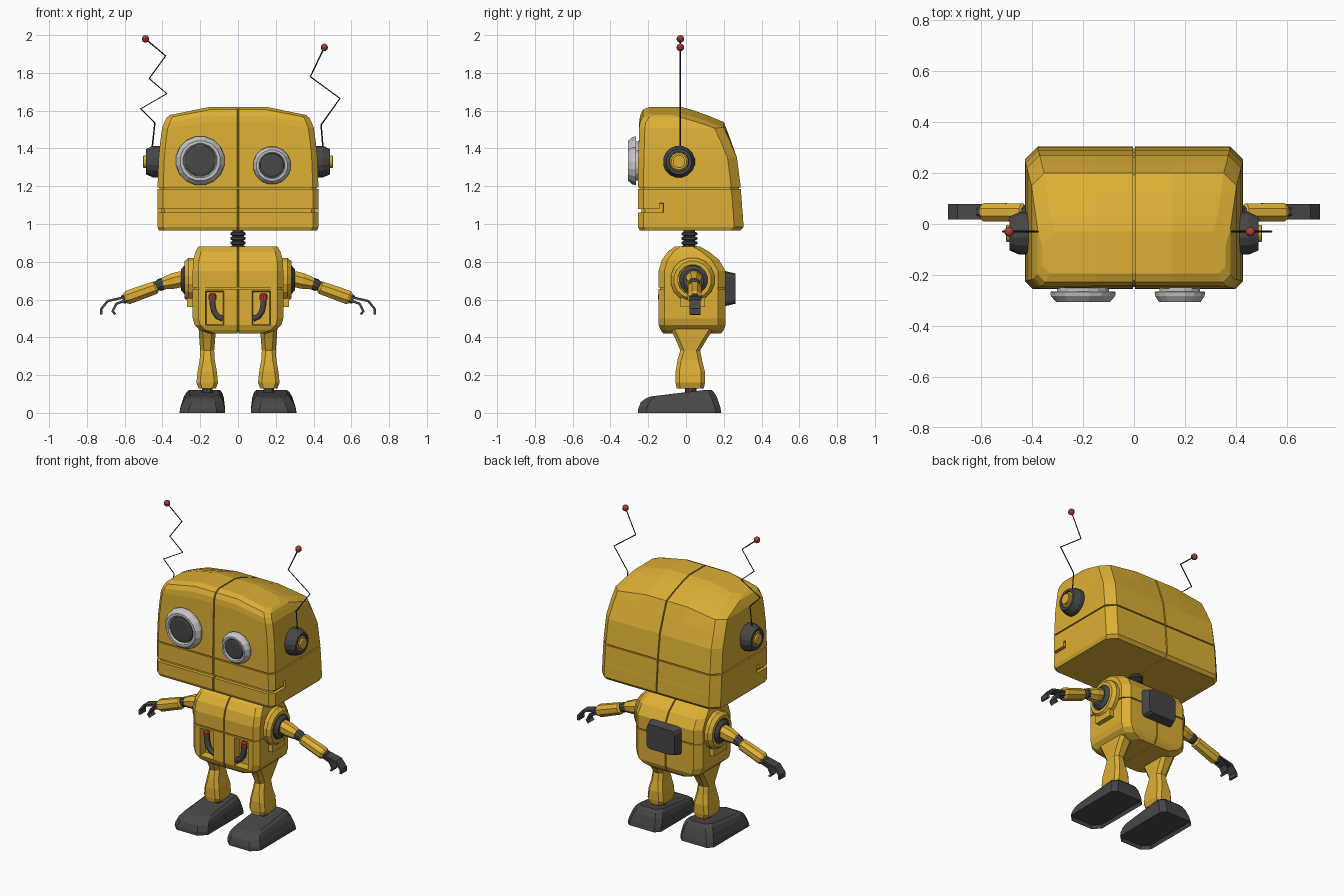
import bpy, bmesh, math
from mathutils import Vector

if "Cube" in bpy.data.objects:
    bpy.data.objects.remove(bpy.data.objects["Cube"])


def material(name, r, g, b):
    m = bpy.data.materials.new(name)
    m.diffuse_color = (r, g, b, 1)
    m.use_nodes = True
    m.node_tree.nodes["Principled BSDF"].inputs["Base Color"].default_value = m.diffuse_color
    return m


YELLOW = material("yellow paint", 0.72, 0.43, 0.035)
DARK = material("dark grey", 0.065, 0.063, 0.063)
LIGHT = material("light grey", 0.55, 0.55, 0.55)
RED = material("red", 0.42, 0.05, 0.035)
BLACK = material("wire black", 0.025, 0.025, 0.025)


def clamp(v, lo=0.0, hi=1.0):
    return min(max(v, lo), hi)


def finish(name, bm, mat, loc=(0, 0, 0)):
    bmesh.ops.recalc_face_normals(bm, faces=bm.faces)
    me = bpy.data.meshes.new(name)
    bm.to_mesh(me)
    bm.free()
    me.materials.append(mat)
    ob = bpy.data.objects.new(name, me)
    ob.location = loc
    bpy.context.collection.objects.link(ob)
    return ob


def shell(levels, xs, cf, cb, ys=(), bend=None):
    """Loft of chamfered rectangles; levels are (z, half width, front y, back y)."""
    bm = bmesh.new()
    rings = []
    for z, w, f, b in levels:
        half = [(min(x, w - cf - .004), f) for x in xs]
        half += [(w - cf, f), (w, f + cf)]
        half += [(w, clamp(y, f + cf + .004, b - cb - .004)) for y in ys]
        half += [(w, b - cb), (w - cb, b)]
        half += [(min(x, w - cb - .004), b) for x in reversed(xs)]
        full = half + [(-x, y) for x, y in reversed(half)]
        ring = []
        for x, y in full:
            co = Vector((x, y, z))
            ring.append(bm.verts.new(bend(co) if bend else co))
        rings.append(ring)
    n = len(rings[0])
    for a, b in zip(rings, rings[1:]):
        for i in range(n):
            j = (i + 1) % n
            bm.faces.new((a[i], a[j], b[j], b[i]))
    h = n // 2
    for ring in (rings[0], rings[-1]):          # caps as strips front to back
        for side in (ring[:h], ring[h:]):
            for i in range(h // 2 - 1):
                bm.faces.new((side[i], side[i + 1], side[h - 2 - i], side[h - 1 - i]))
        bm.faces.new((ring[0], ring[h - 1], ring[h], ring[n - 1]))
    bmesh.ops.recalc_face_normals(bm, faces=bm.faces)
    return bm


def sink(bm, rule, thickness, depth):
    faces = [f for f in bm.faces if rule(f.calc_center_median())]
    bmesh.ops.inset_region(bm, faces=faces, thickness=thickness, depth=-depth,
                           use_boundary=True, use_even_offset=False)
    bm.normal_update()


def lathe(name, prof, origin, axis, mat, sides=16):
    """Turned part; prof is (radius, distance along axis)."""
    bm = bmesh.new()
    q = Vector(axis).to_track_quat('Z', 'Y')
    rings = [[bm.verts.new(q @ Vector((r * math.cos((i + .5) * math.tau / sides),
                                       r * math.sin((i + .5) * math.tau / sides), h)))
              for i in range(sides)] for r, h in prof]
    for a, b in zip(rings, rings[1:]):
        for i in range(sides):
            j = (i + 1) % sides
            bm.faces.new((a[i], a[j], b[j], b[i]))
    bm.faces.new(rings[0])
    bm.faces.new(rings[-1])
    return finish(name, bm, mat, origin)


def wire(name, pts, radius, mat, res=1):
    cu = bpy.data.curves.new(name, 'CURVE')
    cu.dimensions = '3D'
    cu.bevel_depth, cu.bevel_resolution, cu.use_fill_caps = radius, res, True
    sp = cu.splines.new('POLY')
    sp.points.add(len(pts) - 1)
    for p, co in zip(sp.points, pts):
        p.co = (*co, 1)
    cu.materials.append(mat)
    bpy.context.collection.objects.link(bpy.data.objects.new(name, cu))


def ball(name, loc, r):
    bm = bmesh.new()
    bmesh.ops.create_uvsphere(bm, u_segments=10, v_segments=7, radius=r)
    finish(name, bm, RED, loc)


def ribbon(name, path, y, width, thick, mat):
    bm = bmesh.new()
    rows = [[bm.verts.new((x, y + d * width / 2, z)) for d in (-1, 1)] for x, z in path]
    for a, b in zip(rows, rows[1:]):
        bm.faces.new((a[0], a[1], b[1], b[0]))
    mod = finish(name, bm, mat).modifiers.new("thickness", 'SOLIDIFY')
    mod.thickness, mod.offset = thick, 0


# head: arched top, mouth slot and seams
def arch(co):
    co.z -= .045 * clamp((abs(co.x) - .15) / .22) * clamp((co.z - 1.35) / .27)
    return co


head = shell([(.965, .418, -.245, .288), (.985, .427, -.255, .305), (1.06, .427, -.255, .30),
              (1.08, .427, -.255, .298), (1.11, .427, -.255, .296), (1.186, .426, -.255, .29),
              (1.194, .426, -.255, .29), (1.35, .42, -.253, .27), (1.45, .412, -.25, .235),
              (1.54, .402, -.248, .20), (1.575, .39, -.243, .115), (1.605, .378, -.228, .03),
              (1.62, .36, -.195, -.03)],
             (.004, .15), .03, .05, (-.14, -.12), arch)
sink(head, lambda c: (1.06 < c.z < 1.08 and c.y < -.12) or
     (1.08 < c.z < 1.11 and -.14 < c.y < -.12 and abs(c.x) > .4), .001, .02)
sink(head, lambda c: abs(c.x) < .0035 or 1.186 < c.z < 1.194, .0005, .01)
finish("head", head, YELLOW)

# eyes
for name, x, z, r in (("large_eye", -.2, 1.335, .131), ("small_eye", .18, 1.31, .101)):
    lathe(name + "_rim", [(r * .8, -.005), (r * .8, .01), (r, .011), (r * .98, .028), (r * .82, .052),
                          (r * .7, .052), (r * .65, .035)], (x, -.255, z), (0, -1, 0), LIGHT)
    lathe(name + "_lens", [(r * .64, .03), (r * .62, .043), (r * .5, .046)],
          (x, -.255, z), (0, -1, 0), DARK)

# neck spring
lathe("neck", [(.03, .86)] + [(r, .865 + .024 * k + d) for k in range(4)
                             for r, d in ((.03, 0), (.042, .005), (.042, .016), (.03, .021))]
      + [(.03, .98)], (0, .018, 0), (0, 0, 1), DARK, 14)

# torso with two front pockets and seams
torso = shell([(.42, .15, -.12, .185), (.44, .205, -.135, .20), (.465, .23, -.145, .21),
               (.50, .24, -.145, .21), (.645, .24, -.145, .21), (.656, .24, -.145, .21),
               (.664, .24, -.145, .21), (.75, .24, -.145, .21), (.81, .237, -.128, .175),
               (.855, .225, -.095, .12), (.88, .21, -.06, .075)],
              (.004, .075, .172), .03, .04)
sink(torso, lambda c: .465 < c.z < .645 and .075 < abs(c.x) < .172 and c.y < -.12, .006, .05)
sink(torso, lambda c: abs(c.x) < .0035 or .656 < c.z < .664, .0005, .008)
finish("torso", torso, YELLOW)

# back pack
pack = bmesh.new()
bmesh.ops.create_cube(pack, size=1)
for v in pack.verts:
    k = 1 if v.co.y < 0 else .84
    v.co = Vector((v.co.x * .24 * k, .23 + v.co.y * .066, .658 + v.co.z * .19 * k))
bmesh.ops.bevel(pack, geom=[e for e in pack.edges if abs(e.verts[0].co.y - e.verts[1].co.y) > .05],
                offset=.025, segments=2, affect='EDGES', profile=.5)
finish("back_pack", pack, DARK)


def foot_slope(co):
    co.z *= .7 + .3 * clamp((co.y + .2) / .3)
    co.x -= .1 * co.z
    return co


def mirrored(fn, s):
    def go(co):
        co.x *= s
        co = fn(co)
        co.x *= s
        return co
    return go


for s, side in ((-1, "right"), (1, "left")):
    out = (s, 0, 0)
    # ear pods
    lathe(side + "_ear", [(.085, .40), (.085, .45), (.068, .488), (.052, .488), (.05, .475)],
          (0, -.037, 1.33), out, DARK)
    lathe(side + "_ear_cap", [(.05, .46), (.05, .482), (.042, .488), (.034, .488), (.034, .5), (.03, .502)],
          (0, -.037, 1.33), out, YELLOW, 12)
    # pocket hoses with red tips
    wire(side + "_hose", [(s * x, -.128, z) for x, z in
                          ((.135, .61), (.134, .57), (.126, .535), (.108, .51), (.08, .498))], .018, DARK)
    lathe(side + "_hose_tip", [(.021, 0), (.021, .025), (.014, .034)], (s * .135, -.128, .6), (0, 0, 1), RED, 10)
    # shoulder
    lathe(side + "_shoulder", [(.118, .225), (.118, .262), (.1, .283), (.08, .283), (.078, .27)],
          (0, .035, .705), out, YELLOW)
    lathe(side + "_socket", [(.076, .25), (.076, .285), (.055, .302)], (0, .04, .705), out, DARK)
    guard = bmesh.new()
    bmesh.ops.create_cube(guard, size=1)
    for v in guard.verts:
        v.co = Vector((v.co.x * .05, v.co.y * .13, v.co.z * .06))
    finish(side + "_shoulder_guard", guard, YELLOW, (s * .245, .035, .59))
    # arm
    down = (s, 0, -.36)
    lathe(side + "_upper_arm", [(.045, 0), (.045, .05), (.034, .105)], (s * .295, .042, .71), (s, 0, -.25), YELLOW, 8)
    lathe(side + "_elbow", [(.026, 0), (.032, .01), (.032, .035), (.026, .045), (.026, .08)],
          (s * .385, .045, .688), down, DARK, 10)
    lathe(side + "_forearm", [(.026, 0), (.037, .012), (.04, .165), (.03, .18)],
          (s * .428, .046, .667), down, YELLOW, 8)
    lathe(side + "_wrist", [(.028, 0), (.024, .02)], (s * .593, .048, .606), down, DARK, 8)
    # claw
    ribbon(side + "_outer_finger", [(s * x, z) for x, z in
           ((.59, .615), (.69, .592), (.724, .55), (.724, .522))], .048, .06, .013, DARK)
    ribbon(side + "_inner_finger", [(s * x, z) for x, z in
           ((.59, .597), (.643, .578), (.664, .538), (.65, .522))], .048, .055, .013, DARK)
    # leg
    leg = shell([(.13, .046, -.05, .095), (.16, .057, -.055, .10), (.22, .051, -.055, .10),
                 (.28, .04, -.045, .085), (.33, .037, -.03, .075), (.39, .042, -.055, .11),
                 (.46, .046, -.09, .155)], (.01,), .02, .02)
    finish(side + "_leg", leg, YELLOW, (s * .163, 0, 0))
    lathe(side + "_ankle", [(.03, .09), (.03, .14)], (s * .163, .025, 0), (0, 0, 1), DARK, 10)
    # foot with hollow sole
    foot = shell([(0, .12, -.255, .187), (.03, .118, -.253, .182), (.08, .107, -.24, .165),
                  (.108, .095, -.215, .15), (.122, .08, -.185, .135)],
                 (.03,), .045, .03, (), mirrored(foot_slope, s))
    sink(foot, lambda c: c.z < .001, .012, .02)
    finish(side + "_foot", foot, DARK, (s * .19, 0, 0))

# antennae
for name, pts in (("right_antenna", ((-.455, 1.40), (-.44, 1.535), (-.515, 1.61), (-.377, 1.69),
                                     (-.47, 1.77), (-.383, 1.89), (-.49, 1.98))),
                  ("left_antenna", ((.45, 1.40), (.44, 1.525), (.54, 1.665), (.383, 1.78), (.457, 1.935)))):
    path = [(x, -.03, z) for x, z in pts]
    wire(name, path, .004, BLACK, 0)
    ball(name + "_tip", path[-1], .02)
